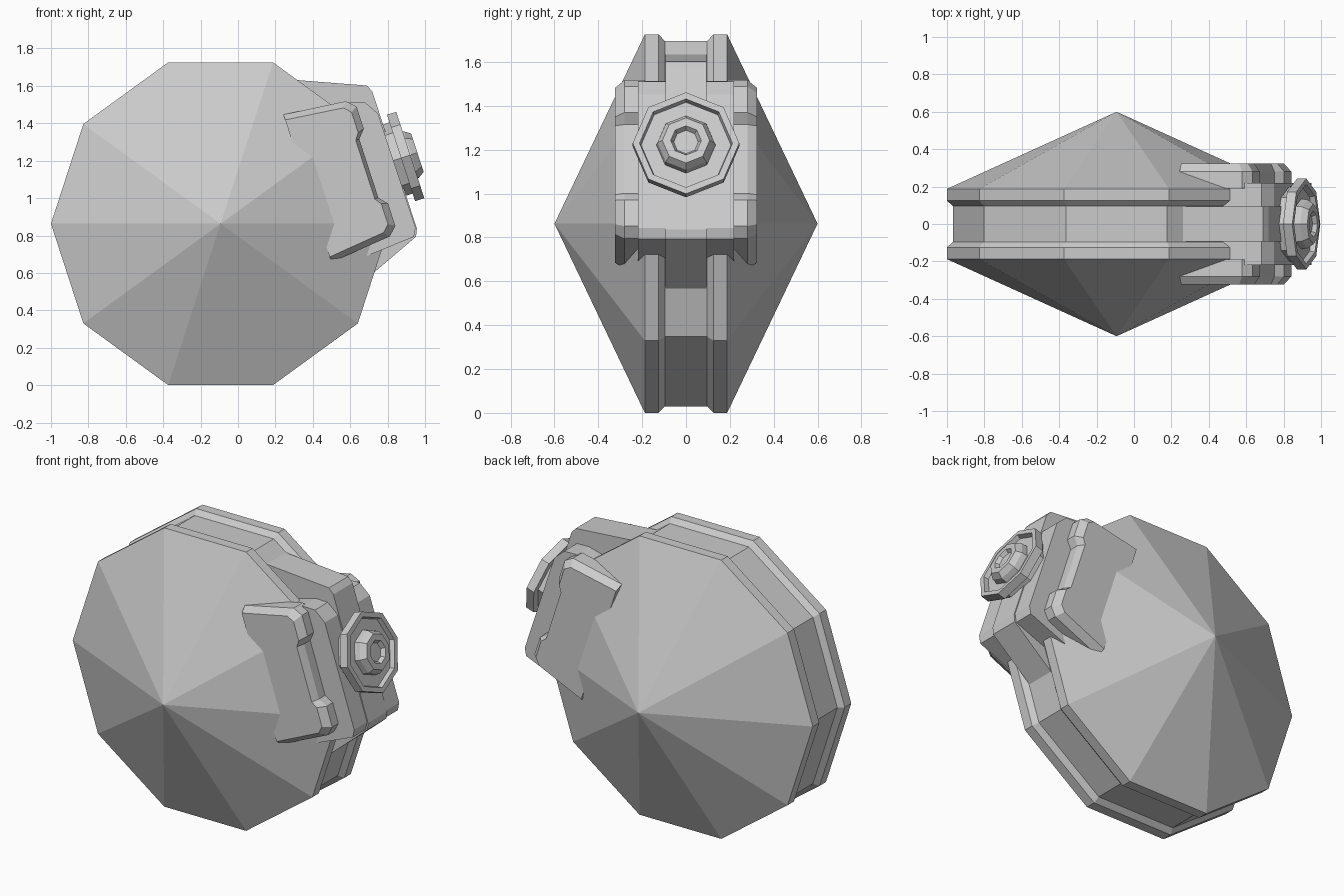
import bpy
import bmesh
import math
from mathutils import Matrix, Vector

cube = bpy.data.objects.get("Cube")
if cube:
    bpy.data.objects.remove(cube, do_unlink=True)

grey = bpy.data.materials.new("plain grey")
grey.use_nodes = True
COLOUR = (0.6, 0.6, 0.6, 1)
grey.diffuse_color = COLOUR
grey.node_tree.nodes["Principled BSDF"].inputs["Base Color"].default_value = COLOUR

# Local frame: x points outward from the disc centre, z runs along the rim
CENTRE = Vector((-0.093, 0, 0.863))
TILT = math.radians(18)
FRAME = Matrix.Translation(CENTRE) @ Matrix.Rotation(-TILT, 4, 'Y')
MID = 0.036  # height of the mount's middle in the local frame


def loft(name, sections, frame=FRAME):
    """Skin a row of equal-length point rings and cap both ends."""
    bm = bmesh.new()
    rings = [[bm.verts.new(p) for p in ring] for ring in sections]
    for a, b in zip(rings, rings[1:]):
        n = len(a)
        for i in range(n):
            j = (i + 1) % n
            bm.faces.new((a[i], a[j], b[j], b[i]))
    bm.faces.new(rings[0])
    bm.faces.new(rings[-1])
    bmesh.ops.remove_doubles(bm, verts=bm.verts, dist=0.0001)
    bmesh.ops.recalc_face_normals(bm, faces=bm.faces)
    bm.transform(frame)
    mesh = bpy.data.meshes.new(name)
    bm.to_mesh(mesh)
    bm.free()
    mesh.materials.append(grey)
    obj = bpy.data.objects.new(name, mesh)
    bpy.context.collection.objects.link(obj)
    return obj


def slab(profile, y):
    return [(u, y, v) for u, v in profile]


def mirrored(half):
    """Complete a half profile about the mount's middle."""
    return [(u, MID + w) for u, w in half] + [(u, MID - w) for u, w in reversed(half)]


# Double-cone disc with a grooved ten-sided rim
half_rim = [(0, 0.6), (0.907, 0.188), (0.907, 0.125), (0.876, 0.096)]
rim = half_rim + [(r, -y) for r, y in reversed(half_rim)]
angles = [math.tau * i / 10 for i in range(10)]
loft("disc", [[(r * math.cos(a), y, r * math.sin(a)) for a in angles] for r, y in rim],
     Matrix.Translation(CENTRE))

# Narrow strap seated in the groove
strap = mirrored([(0.5, 0.62), (0.972, 0.425), (0.99, 0.385)])
loft("strap", [slab(strap, -0.094), slab(strap, 0.094)])

# Broad mount body
body = [(0.5, 0.42), (0.857, 0.405), (0.936, 0.377), (0.982, 0.3),
        (0.985, -0.342), (0.961, -0.386), (0.5, -0.42)]
loft("mount_body", [slab(body, -0.22), slab(body, 0.22)])

# Side cheeks with chamfered outer faces and a notch beside the knob
cheek = mirrored([(0.5, 0.415), (0.84, 0.38), (0.885, 0.335), (0.885, 0.21), (0.845, 0.165)])
cheek_face = mirrored([(0.5, 0.385), (0.815, 0.35), (0.85, 0.315), (0.85, 0.2), (0.825, 0.165)])
for name, side in (("left_cheek", 1), ("right_cheek", -1)):
    loft(name, [slab(cheek, side * 0.19), slab(cheek, side * 0.28),
                slab(cheek_face, side * 0.324)])

# Eight-sided knob: stem, flange, recessed ring and hollow hub
knob = [(0.84, 0.0), (0.84, 0.2), (1.026, 0.2), (1.026, 0.243), (1.078, 0.243),
        (1.078, 0.212), (1.05, 0.205), (1.05, 0.135), (1.085, 0.13), (1.118, 0.108),
        (1.118, 0.07), (1.095, 0.056), (1.095, 0.0)]
eight = [math.tau * i / 8 for i in range(8)]
loft("knob", [[(u, r * math.cos(a), MID + r * math.sin(a)) for a in eight] for u, r in knob])
